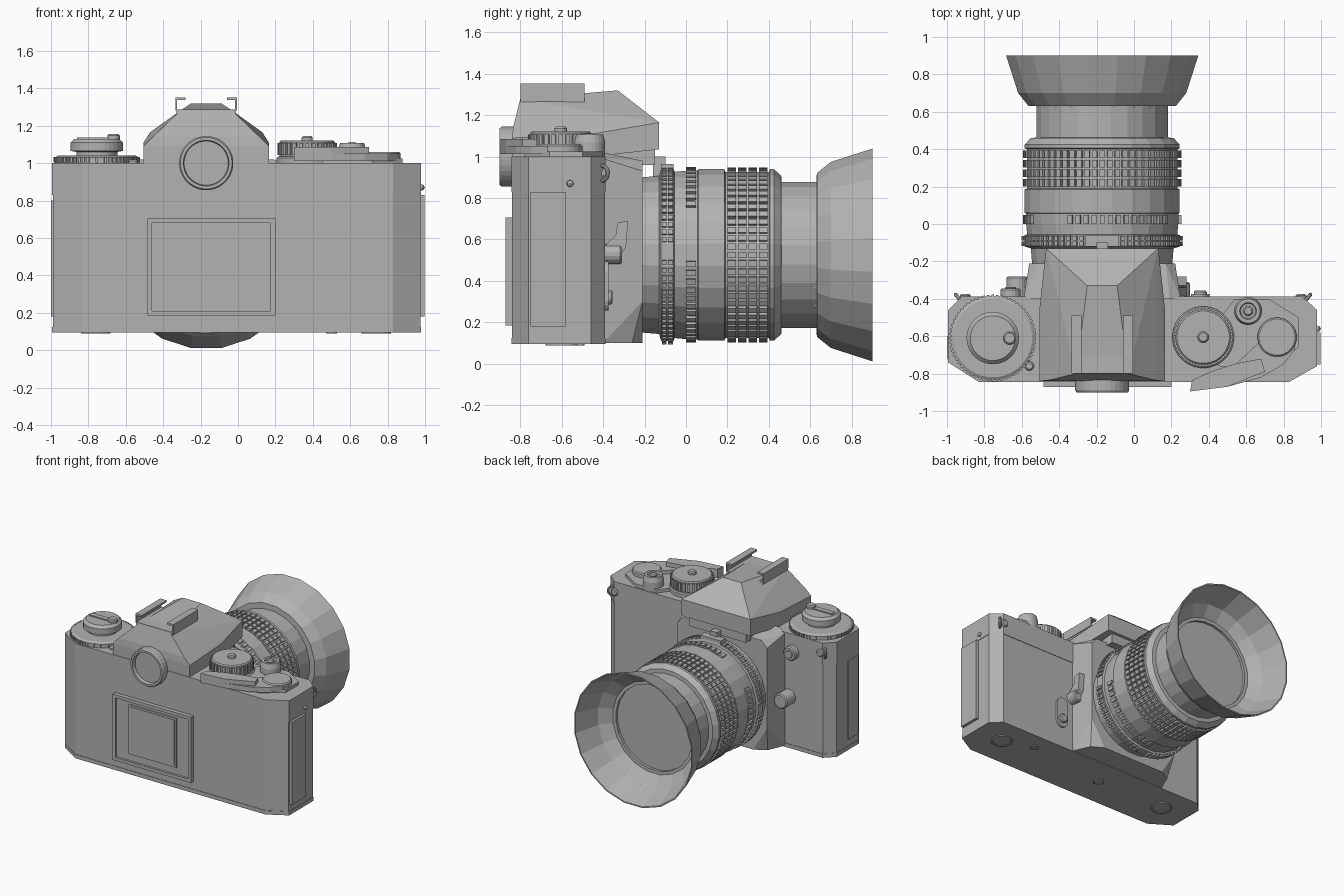
import bpy, bmesh, math
from mathutils import Matrix, Vector

if "Cube" in bpy.data.objects:
    bpy.data.objects.remove(bpy.data.objects["Cube"], do_unlink=True)

grey = bpy.data.materials.new("plain grey")
grey.use_nodes = True
grey.diffuse_color = (0.45, 0.45, 0.45, 1)
grey.node_tree.nodes["Principled BSDF"].inputs["Base Color"].default_value = (0.45, 0.45, 0.45, 1)

CX, CZ = -0.17, 0.525          # lens axis
LENS = (CX, CZ)


def finish(name, bm):
    bmesh.ops.remove_doubles(bm, verts=bm.verts, dist=1e-5)
    bmesh.ops.recalc_face_normals(bm, faces=bm.faces)
    mesh = bpy.data.meshes.new(name)
    bm.to_mesh(mesh)
    bm.free()
    mesh.materials.append(grey)
    obj = bpy.data.objects.new(name, mesh)
    bpy.context.collection.objects.link(obj)
    return obj


def place(u, v, h, axis):
    return {"z": (u, v, h), "y": (u, h, v), "x": (h, u, v)}[axis]


def extrude(name, pts, h0, h1, axis="z"):
    """Closed outline pushed along an axis."""
    bm = bmesh.new()
    a = [bm.verts.new(place(u, v, h0, axis)) for u, v in pts]
    b = [bm.verts.new(place(u, v, h1, axis)) for u, v in pts]
    bm.faces.new(a)
    bm.faces.new(b)
    for i in range(len(pts)):
        j = (i + 1) % len(pts)
        bm.faces.new((a[i], a[j], b[j], b[i]))
    return finish(name, bm)


def box(name, x0, x1, y0, y1, z0, z1):
    return extrude(name, [(x0, y0), (x1, y0), (x1, y1), (x0, y1)], z0, z1)


def lathe(name, centre, profile, axis="z", n=24):
    """Profile of (radius, height) pairs spun round an axis."""
    bm = bmesh.new()
    rings = []
    for r, h in profile:
        ring = []
        for i in range(n):
            t = 2 * math.pi * (i + 0.5) / n
            u, v = centre[0] + r * math.cos(t), centre[1] + r * math.sin(t)
            ring.append(bm.verts.new(place(u, v, h, axis)))
        rings.append(ring)
    for a, b in zip(rings, rings[1:]):
        for i in range(n):
            j = (i + 1) % n
            bm.faces.new((a[i], a[j], b[j], b[i]))
    bmesh.ops.remove_doubles(bm, verts=bm.verts, dist=1e-5)
    return finish(name, bm)


def disc(name, centre, r, h0, h1, axis="z", n=24, bevel=0.008):
    s = bevel if h1 > h0 else -bevel
    return lathe(name, centre, [(0, h0), (r, h0), (r, h1 - s), (r - bevel, h1), (0, h1)], axis, n)


def hull(name, pts):
    bm = bmesh.new()
    for p in pts:
        bm.verts.new(p)
    bmesh.ops.convex_hull(bm, input=bm.verts)
    bmesh.ops.dissolve_limit(bm, angle_limit=0.02, verts=bm.verts, edges=bm.edges)
    return finish(name, bm)


def knurl(name, centre, r, h0, h1, count, rows=1, thick=0.02, axis="y", fill=0.6, keep=None):
    """Rows of small raised blocks round a ring."""
    bm = bmesh.new()
    step = (h1 - h0) / rows
    wide = 2 * math.pi * r / count * fill
    for k in range(rows):
        for i in range(count):
            t = 2 * math.pi * i / count
            if keep and not keep(i):
                continue
            c, s = math.cos(t), math.sin(t)
            out, side = Vector(place(c, s, 0, axis)), Vector(place(-s, c, 0, axis))
            up = Vector(place(0, 0, 1, axis))
            pos = Vector(place(centre[0], centre[1], h0 + step * (k + 0.5), axis)) + out * r
            m = Matrix((out * thick, side * wide, up * step * 0.8)).transposed().to_4x4()
            bmesh.ops.create_cube(bm, size=1, matrix=Matrix.Translation(pos) @ m)
    return finish(name, bm)


# Body shell, top cover and base plate share one chamfered outline
def outline(g):
    return [(-0.83, -0.84 - g), (0.83, -0.84 - g), (0.975 + g, -0.76), (0.975 + g, -0.46),
            (0.9, -0.392 + g), (-0.92, -0.392 + g), (-0.99 - g, -0.46), (-0.99 - g, -0.74)]

extrude("body", outline(0), 0.12, 0.84)
extrude("top_cover", outline(0.004), 0.83, 1.0)
extrude("base_plate", outline(0.004), 0.095, 0.125)
box("hinge_strip", 0.96, 0.997, -0.75, -0.58, 0.18, 0.83)
box("latch_strip", -1.0, -0.97, -0.72, -0.6, 0.18, 0.8)
lathe("side_stud", (-0.56, 0.87), [(0, 0.96), (0.02, 0.96), (0.015, 0.99), (0, 1.0)], "x", 12)

# Film door panel with raised rim and memo window
box("door_panel", -0.48, 0.19, -0.855, -0.83, 0.2, 0.69)
for i, (x0, x1, z0, z1) in enumerate([(-0.485, 0.2, 0.68, 0.705), (-0.485, 0.2, 0.185, 0.21),
                                      (-0.485, -0.46, 0.2, 0.69), (0.175, 0.2, 0.2, 0.69)]):
    box("door_rim_%d" % (i + 1), x0, x1, -0.872, -0.83, z0, z1)
win = box("memo_window", -0.35, 0.065, -0.863, -0.85, 0.265, 0.655)
box("memo_insert", -0.335, 0.05, -0.867, -0.86, 0.28, 0.64)

# Mirror box between body and lens
hull("mirror_box",
     [(CX + s * x, y, z) for s in (-1, 1) for x, y, z in
      [(0.42, -0.4, 0.1), (0.42, -0.4, 0.99), (0.36, -0.4, 1.02), (0.39, -0.21, 0.3), (0.39, -0.21, 0.93),
       (0.34, -0.21, 0.98), (0.27, -0.21, 0.1), (0.36, -0.26, 0.1)]])
box("name_plate_support", -0.42, 0.08, -0.42, -0.15, 0.96, 1.06)

# Viewfinder prism
hull("prism_housing",
     [(CX + s * x, y, z) for s in (-1, 1) for x, y, z in
      [(0.335, -0.84, 0.98), (0.335, -0.84, 1.09), (0.285, -0.835, 1.14), (0.14, -0.8, 1.28),
       (0.335, -0.45, 1.0), (0.335, -0.45, 1.11), (0.30, -0.13, 1.035), (0.30, -0.13, 1.165),
       (0.08, -0.33, 1.32)]])
lathe("eyepiece", (CX, 1.0), [(0, -0.8), (0.145, -0.8), (0.145, -0.89), (0.138, -0.9), (0.122, -0.9),
                              (0.118, -0.87), (0, -0.87)], "y", 32)

# Accessory shoe
box("shoe_plate", -0.33, -0.01, -0.8, -0.49, 1.265, 1.288)
rail = [(0.165, 1.28), (0.165, 1.352), (0.11, 1.352), (0.11, 1.338), (0.155, 1.338), (0.155, 1.28)]
for side, s in (("left", 1), ("right", -1)):
    extrude("shoe_rail_" + side, [(CX + s * u, v) for u, v in rail], -0.8, -0.49, "y")

# Lens barrel, hood and grips
lathe("lens_barrel", LENS, [(0, -0.25), (0.375, -0.25), (0.385, -0.13), (0.42, -0.12), (0.42, -0.06),
      (0.405, -0.055), (0.41, 0), (0.412, 0.055), (0.418, 0.06), (0.418, 0.185), (0.405, 0.19),
      (0.405, 0.4), (0.418, 0.405), (0.418, 0.425), (0.385, 0.46), (0.355, 0.462), (0.355, 0.64),
      (0.335, 0.64), (0.335, 0.62), (0, 0.62)], "y", 24)
lathe("lens_hood", LENS, [(0.35, 0.6), (0.355, 0.63), (0.4, 0.632), (0.455, 0.7), (0.52, 0.9),
      (0.51, 0.9), (0.445, 0.71), (0.36, 0.645), (0.335, 0.645)], "y", 20)
knurl("focus_grip", LENS, 0.408, 0.195, 0.398, 64, 4, 0.03, fill=0.7)
knurl("aperture_ring", LENS, 0.42, -0.12, -0.06, 72, 2, 0.025, keep=lambda i: i % 18 > 1)
knurl("scale_ring", LENS, 0.41, -0.005, 0.055, 60, 1, 0.028, keep=lambda i: i % 20 > 5)
box("coupling_claw", CX - 0.09, CX + 0.09, -0.12, -0.06, 0.93, 0.965)
box("claw_post", CX - 0.03, CX + 0.03, -0.16, -0.1, 0.9, 1.0)

# Rewind knob with folding crank
REW = (-0.755, -0.61)
lathe("rewind_ring", REW, [(0, 0.99), (0.225, 0.99), (0.225, 1.03), (0.21, 1.04), (0, 1.04)], n=32)
knurl("rewind_ring_grip", REW, 0.225, 1.0, 1.035, 60, 1, 0.014, "z")
lathe("rewind_knob", REW, [(0.11, 1.03), (0.11, 1.06), (0.14, 1.065), (0.14, 1.11), (0.12, 1.13),
                           (0, 1.13)], n=32)
box("rewind_crank", -0.86, -0.65, -0.63, -0.59, 1.12, 1.138)
disc("crank_handle", (-0.665, -0.61), 0.035, 1.1, 1.155, n=12)
disc("rewind_lock", (-0.56, -0.76), 0.025, 0.99, 1.02, n=12)

# Shutter dial, release and advance lever
DIAL = (0.37, -0.605)
disc("dial_base", DIAL, 0.165, 0.99, 1.035, n=32)
disc("shutter_dial", DIAL, 0.148, 1.03, 1.122, n=32)
knurl("dial_grip", DIAL, 0.148, 1.035, 1.115, 28, 1, 0.02, "z")
disc("dial_lock", DIAL, 0.03, 1.12, 1.145, n=16)
extrude("control_deck", [(0.45, -0.76), (0.72, -0.78), (0.88, -0.66), (0.88, -0.5), (0.72, -0.4),
                         (0.54, -0.4), (0.46, -0.5)], 0.99, 1.025)
lathe("release_collar", (0.61, -0.465), [(0, 0.99), (0.075, 0.99), (0.075, 1.07), (0.065, 1.108),
      (0.045, 1.108), (0.04, 1.095), (0, 1.095)], n=24)
disc("release_button", (0.61, -0.465), 0.027, 1.08, 1.112, n=16)
disc("lever_hub", (0.765, -0.605), 0.105, 1.0, 1.06, n=24)
extrude("advance_lever", [(0.3, -0.895), (0.31, -0.835), (0.42, -0.785), (0.55, -0.745), (0.66, -0.64),
        (0.73, -0.53), (0.86, -0.56), (0.86, -0.67), (0.8, -0.75), (0.68, -0.82), (0.5, -0.87)], 1.012, 1.052)
extrude("lever_tip", [(0.3, -0.895), (0.31, -0.835), (0.42, -0.785), (0.55, -0.745), (0.68, -0.72),
                      (0.7, -0.79), (0.5, -0.87)], 1.03, 1.085)

# Strap rings, one on each front corner
for side, x, turn in (("left", 0.92, -40), ("right", -0.93, 40)):
    bpy.ops.mesh.primitive_torus_add(major_radius=0.036, minor_radius=0.01, major_segments=20,
                                     minor_segments=8, location=(x, -0.405, 0.92),
                                     rotation=(0, math.pi / 2, math.radians(turn)))
    bpy.context.object.name = "strap_ring_" + side
    bpy.context.object.data.materials.append(grey)
    disc("strap_post_" + side, (x * 0.97, 0.92), 0.03, -0.42, -0.375, "y", 12)

# Controls on the lens side of the body
disc("sync_socket", (-0.66, 0.86), 0.055, -0.4, -0.345, "y", 20)
disc("sync_socket_core", (-0.66, 0.86), 0.03, -0.35, -0.338, "y", 12, 0.003)
disc("lens_release", (-0.625, 0.5), 0.058, -0.4, -0.28, "y", 20)
box("lens_release_arm", -0.63, -0.55, -0.38, -0.3, 0.46, 0.54)
disc("preview_pivot", (0.25, 0.53), 0.05, -0.4, -0.31, "y", 16)
extrude("preview_lever", [(-0.39, 0.5), (-0.33, 0.51), (-0.29, 0.56), (-0.28, 0.69), (-0.33, 0.68),
                          (-0.34, 0.62), (-0.39, 0.57)], 0.22, 0.28, "x")
oval = [(0.355 + 0.05 * math.cos(t), 0.375 + 0.06 * math.sin(t) + (0.06 if math.sin(t) > 0 else -0.06))
        for t in [math.pi * (i + 0.5) / 8 for i in range(16)]]
extrude("timer_plate", oval, -0.4, -0.375, "y")
disc("timer_knob", (0.355, 0.32), 0.035, -0.38, -0.355, "y", 16)

# Underside fittings
for name, x, y, r in (("battery_cap", 0.74, -0.6, 0.08), ("motor_cap", -0.76, -0.6, 0.08),
                      ("tripod_socket", CX, -0.6, 0.04), ("rewind_release", 0.5, -0.52, 0.03)):
    lathe(name, (x, y), [(0, 0.1), (r, 0.1), (r, 0.088), (r * 0.85, 0.088), (r * 0.8, 0.092),
                         (0, 0.092)], n=20)
